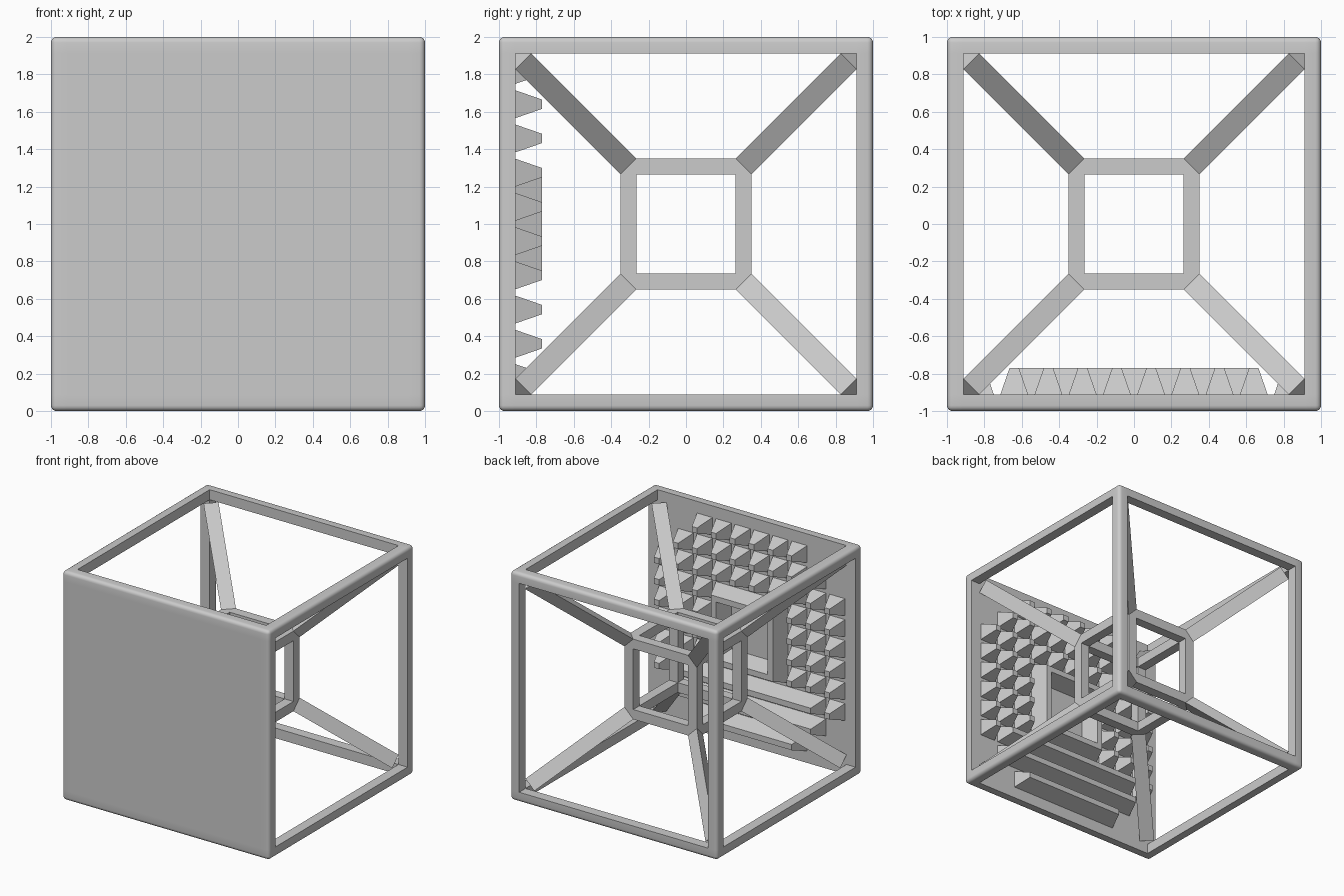
import bpy, bmesh
from itertools import product
from mathutils import Vector

cube = bpy.data.objects.get("Cube")
if cube:
    bpy.data.objects.remove(cube, do_unlink=True)

grey = bpy.data.materials.new("plain_grey")
grey.use_nodes = True
grey.diffuse_color = (0.6, 0.6, 0.6, 1)
grey.node_tree.nodes["Principled BSDF"].inputs["Base Color"].default_value = (0.6, 0.6, 0.6, 1)

CENTRE = Vector((0, 0, 1))


def finish(bm, name):
    """Turn a bmesh into a grey object centred at mid height."""
    bmesh.ops.recalc_face_normals(bm, faces=bm.faces)
    mesh = bpy.data.meshes.new(name)
    bm.to_mesh(mesh)
    bm.free()
    mesh.materials.append(grey)
    obj = bpy.data.objects.new(name, mesh)
    obj.location = CENTRE
    bpy.context.collection.objects.link(obj)
    return obj


def cube_frame(outer, inner, front_panel=False):
    """Edge bars of a cube, optionally with the front side filled in."""
    cuts = (-outer, -inner, inner, outer)
    bm = bmesh.new()
    for cell in product(range(3), repeat=3):
        on_edge = sum(c != 1 for c in cell) >= 2
        if not (on_edge or (front_panel and cell[1] == 0)):
            continue
        made = bmesh.ops.create_cube(bm, size=1)["verts"]
        for v in made:
            v.co = [cuts[c + (p > 0)] for c, p in zip(cell, v.co)]
    bmesh.ops.remove_doubles(bm, verts=bm.verts, dist=0.0001)
    # remove walls shared by neighbouring cells
    seen = {}
    for f in bm.faces:
        key = tuple(round(c, 3) for c in f.calc_center_median())
        seen.setdefault(key, []).append(f)
    shared = [f for group in seen.values() if len(group) > 1 for f in group]
    bmesh.ops.delete(bm, geom=shared, context='FACES')
    inside = [e for e in bm.edges if not e.link_faces]
    bmesh.ops.delete(bm, geom=inside, context='EDGES')
    return bm


# Outer frame and front panel, rounded only along the outer cube edges
bm = cube_frame(1, 0.912, front_panel=True)
rim = []
for e in bm.edges:
    a, b = (v.co for v in e.verts)
    if sum(abs(p) > 0.99 and abs(p - q) < 0.001 for p, q in zip(a, b)) == 2:
        rim.append(e)
bmesh.ops.bevel(bm, geom=rim, offset=0.03, segments=4, profile=0.5, affect='EDGES')
outer = finish(bm, "outer_frame_and_panel")
bpy.context.view_layer.objects.active = outer
outer.select_set(True)
bpy.ops.object.shade_smooth_by_angle()
outer.select_set(False)

# Inner frame
IN_OUT, IN_HOLE = 0.35, 0.265
finish(cube_frame(IN_OUT, IN_HOLE), "inner_frame")

# Triangular struts joining the corners of both frames
bm = bmesh.new()
for sign in product((-1, 1), repeat=3):
    rings = []
    for shift in (0, 0.562):
        ring = []
        for axis in range(3):
            p = [IN_OUT + shift] * 3
            p[axis] = IN_HOLE + shift
            ring.append(bm.verts.new([s * c for s, c in zip(sign, p)]))
        rings.append(ring)
    near, far = rings
    bm.faces.new(near)
    bm.faces.new(far)
    for i in range(3):
        j = (i + 1) % 3
        bm.faces.new((near[i], near[j], far[j], far[i]))
finish(bm, "corner_struts")

# Tapered blocks on the back of the panel, laid on a ten by ten grid
PITCH, HALF, TAPER = 0.183, 0.075, 0.05
BASE_Y, TIP_Y = -0.914, -0.77


def block(bm, col0, col1, row0, row1):
    """Block with a sloped rim, spanning whole grid cells."""
    x0, x1, z0, z1 = (
        (i - 4.5) * PITCH + d
        for i, d in ((col0, -HALF), (col1, HALF), (row0, -HALF), (row1, HALF)))
    loops = []
    for y, t in ((BASE_Y, 0), (TIP_Y, TAPER)):
        corners = ((x0 + t, z0 + t), (x1 - t, z0 + t), (x1 - t, z1 - t), (x0 + t, z1 - t))
        loops.append([bm.verts.new((x, y, z)) for x, z in corners])
    base, tip = loops
    bm.faces.new(base)
    bm.faces.new(tip)
    for i in range(4):
        j = (i + 1) % 4
        bm.faces.new((base[i], base[j], tip[j], tip[i]))


# Single spikes, with clipped corners and space for the ring and ridges
bm = bmesh.new()
for col, row in product(range(10), repeat=2):
    clipped = abs(col - 4.5) + abs(row - 4.5) > 7
    in_ring = 3 <= col <= 6 and 3 <= row <= 6
    in_ridge = row <= 2 and 1 <= col <= 8
    if not (clipped or in_ring or in_ridge):
        block(bm, col, col, row, row)
finish(bm, "panel_spikes")

# Long ridges across the bottom
bm = bmesh.new()
for row, first in ((0, 2), (1, 1), (2, 1)):
    block(bm, first, 9 - first, row, row)
finish(bm, "panel_ridges")

# Square ring in the middle
bm = bmesh.new()
for k in (3, 6):
    block(bm, 3, 6, k, k)
    block(bm, k, k, 3, 6)
finish(bm, "panel_ring")
